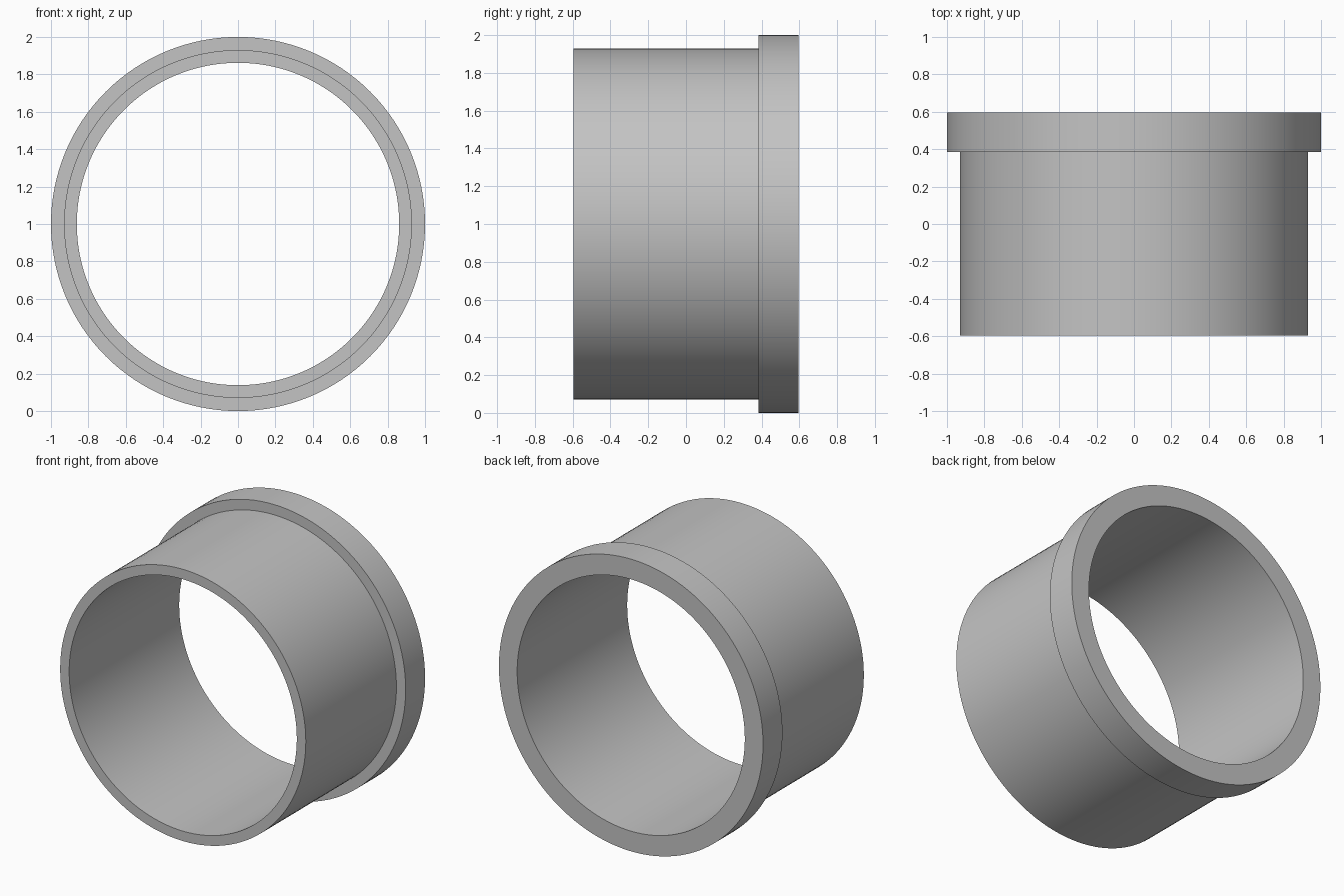
import bpy
import bmesh
import math
from mathutils import Matrix, Vector

default_cube = bpy.data.objects.get("Cube")
if default_cube:
    bpy.data.objects.remove(default_cube, do_unlink=True)

# Plain grey material
grey = bpy.data.materials.new("plain_grey")
grey.use_nodes = True
colour = (0.55, 0.55, 0.55, 1.0)
grey.diffuse_color = colour
grey.node_tree.nodes["Principled BSDF"].inputs["Base Color"].default_value = colour

SEGMENTS = 128
BORE, SLEEVE, FLANGE = 0.862, 0.93, 1.0      # radii
FRONT, STEP, BACK = -0.595, 0.385, 0.595     # positions along y


def lathe(name, profile):
    """Revolve a closed (radius, y) profile around the y axis."""
    bm = bmesh.new()
    rings = []
    for i in range(SEGMENTS):
        turn = Matrix.Rotation(math.tau * i / SEGMENTS, 3, 'Y')
        rings.append([bm.verts.new(turn @ Vector((r, y, 0))) for r, y in profile])
    count = len(profile)
    for i, ring in enumerate(rings):
        following = rings[(i + 1) % SEGMENTS]
        for j in range(count):
            k = (j + 1) % count
            bm.faces.new((ring[j], ring[k], following[k], following[j]))
    bmesh.ops.recalc_face_normals(bm, faces=bm.faces)
    mesh = bpy.data.meshes.new(name)
    bm.to_mesh(mesh)
    bm.free()
    mesh.materials.append(grey)
    obj = bpy.data.objects.new(name, mesh)
    bpy.context.collection.objects.link(obj)
    return obj


# Hollow sleeve with a wider flange at the back
bushing = lathe("flanged_bushing", [
    (BORE, FRONT), (SLEEVE, FRONT), (SLEEVE, STEP),
    (FLANGE, STEP), (FLANGE, BACK), (BORE, BACK),
])
bushing.location.z = FLANGE

# Smooth walls, crisp rims
bpy.ops.object.select_all(action='DESELECT')
bushing.select_set(True)
bpy.context.view_layer.objects.active = bushing
bpy.ops.object.shade_smooth_by_angle(angle=math.radians(30))
